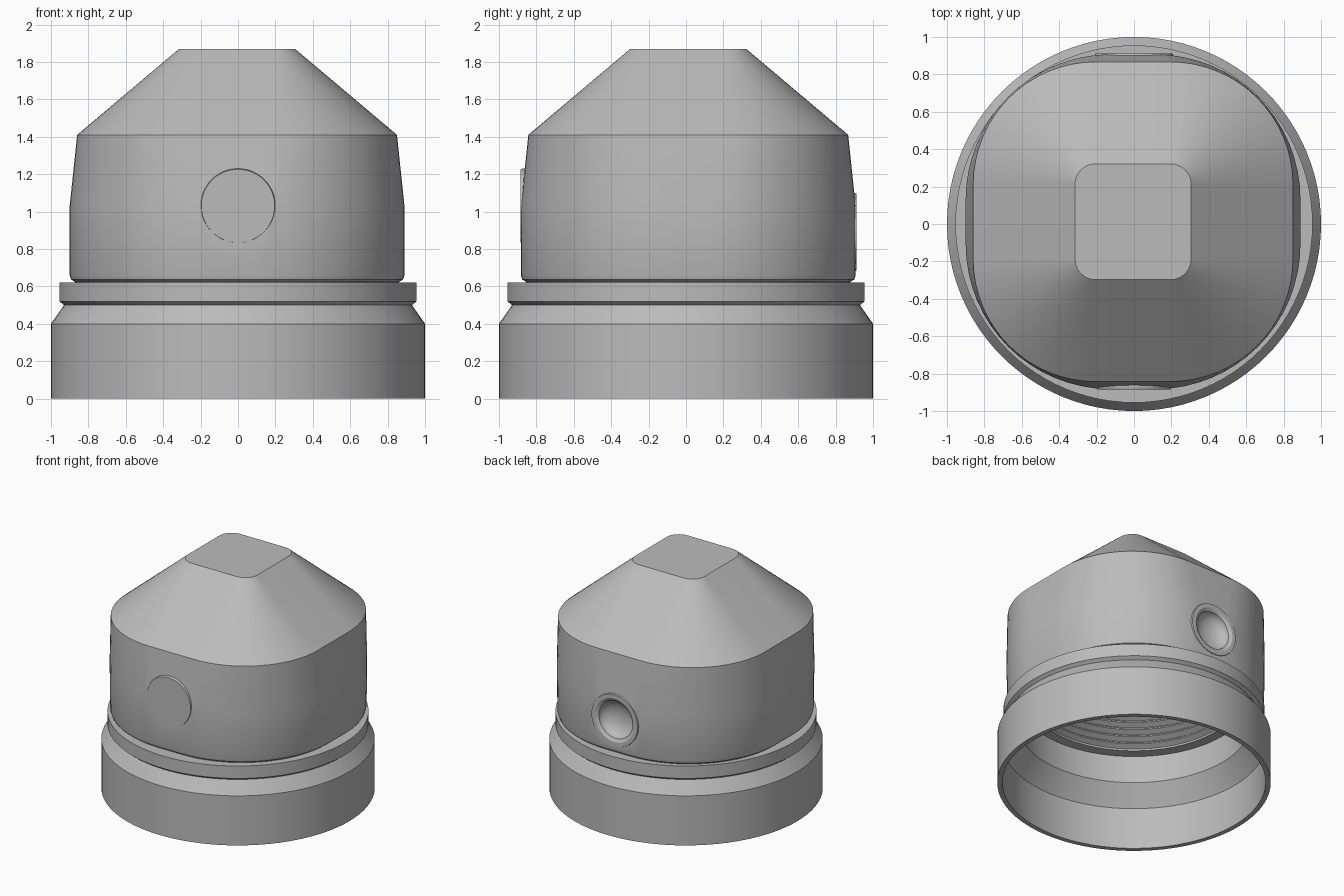
import bpy, bmesh, math
from math import sin, cos, pi, radians

cube = bpy.data.objects.get("Cube")
if cube:
    bpy.data.objects.remove(cube, do_unlink=True)

grey = bpy.data.materials.new("plain grey")
grey.use_nodes = True
GREY = (0.5, 0.5, 0.5, 1)
grey.diffuse_color = GREY
grey.node_tree.nodes["Principled BSDF"].inputs["Base Color"].default_value = GREY

CX, CY = -0.005, 0.012


def loft(name, rings, capped=True, closed=False):
    """Skin a stack of equal-length point rings."""
    bm = bmesh.new()
    loops = [[bm.verts.new(p) for p in ring] for ring in rings]
    pairs = list(zip(loops, loops[1:]))
    if closed:
        pairs.append((loops[-1], loops[0]))
    for a, b in pairs:
        for i in range(len(a)):
            j = (i + 1) % len(a)
            bm.faces.new((a[i], a[j], b[j], b[i]))
    if capped and not closed:
        bm.faces.new(loops[0])
        bm.faces.new(loops[-1])
    bmesh.ops.recalc_face_normals(bm, faces=bm.faces)
    mesh = bpy.data.meshes.new(name)
    bm.to_mesh(mesh)
    bm.free()
    mesh.materials.append(grey)
    obj = bpy.data.objects.new(name, mesh)
    bpy.context.collection.objects.link(obj)
    return obj


def revolve(name, profile, closed=False, n=96):
    rings = [[(r * cos(2 * pi * i / n), r * sin(2 * pi * i / n), z) for i in range(n)]
             for r, z in profile]
    return loft(name, rings, closed=closed)


def rounded_square(half, straight, z, steps=16):
    pts = []
    for q in range(4):
        mx = straight * (1 if q in (0, 3) else -1)
        my = straight * (1 if q < 2 else -1)
        for k in range(steps + 1):
            a = (q + k / steps) * pi / 2
            r = half - straight
            pts.append((CX + mx + r * cos(a), CY + my + r * sin(a), z))
    return pts


def activate(obj):
    bpy.ops.object.select_all(action="DESELECT")
    obj.select_set(True)
    bpy.context.view_layer.objects.active = obj


def combine(obj, tool, operation):
    mod = obj.modifiers.new(operation, "BOOLEAN")
    mod.object, mod.operation, mod.solver = tool, operation, "EXACT"
    activate(obj)
    bpy.ops.object.modifier_apply(modifier=mod.name)
    bpy.data.objects.remove(tool, do_unlink=True)


# Base collar: skirt, shoulder, groove and flange, hollow inside
base = revolve("base_collar", [
    (0.963, 0), (1, 0), (1, 0.4), (0.93, 0.5), (0.955, 0.52), (0.955, 0.62),
    (0.85, 0.62), (0.85, 0.49), (0.963, 0.335)], closed=True)

# Upper housing: rounded square with tapered sides and a pyramid roof
sections = [(0.86, 0.11, 0.6), (0.868, 0.11, 0.625), (0.888, 0.11, 0.637),
            (0.895, 0.11, 0.66), (0.895, 0.12, 1.03), (0.855, 0.2, 1.41), (0.31, 0.2, 1.87)]
housing = loft("housing", [rounded_square(*s) for s in sections])

# Round bosses: front one emerges from the taper, rear one frames the port
for side, radius, z, face in ((-1, 0.2, 1.03, 0.884), (1, 0.21, 0.89, 0.911)):
    boss = revolve("boss", [(radius, 0), (radius, 0.07), (radius - 0.004, 0.08)], n=48)
    boss.location = (0, side * (face - 0.08), z)
    boss.rotation_euler.x = -side * radians(90)
    bpy.context.view_layer.update()
    combine(housing, boss, "UNION")

# Rear port: chamfered rim and a domed recess
dish = [(0.15 * sin(t * pi / 16), -0.015 - 0.085 * cos(t * pi / 16)) for t in range(1, 9)]
port = revolve("port_cutter", dish + [(0.175, 0.0), (0.18, 0.05)], n=48)
port.location = (0, 0.911, 0.89)
port.rotation_euler.x = radians(-90)
bpy.context.view_layer.update()
combine(housing, port, "DIFFERENCE")

# Inner bore with thread ridges
bore = [(0.85, 0.5), (0.85, 0.71), (0.775, 0.715)]
for k in range(8):
    z = 0.73 + 0.06 * k
    bore += [(0.775, z), (0.735, z + 0.022), (0.735, z + 0.032), (0.775, z + 0.054)]
bore += [(0.735, 1.24), (0.735, 1.32)]
combine(housing, revolve("bore_cutter", bore), "DIFFERENCE")

for obj in (base, housing):
    activate(obj)
    bpy.ops.object.shade_smooth_by_angle(angle=radians(25))
